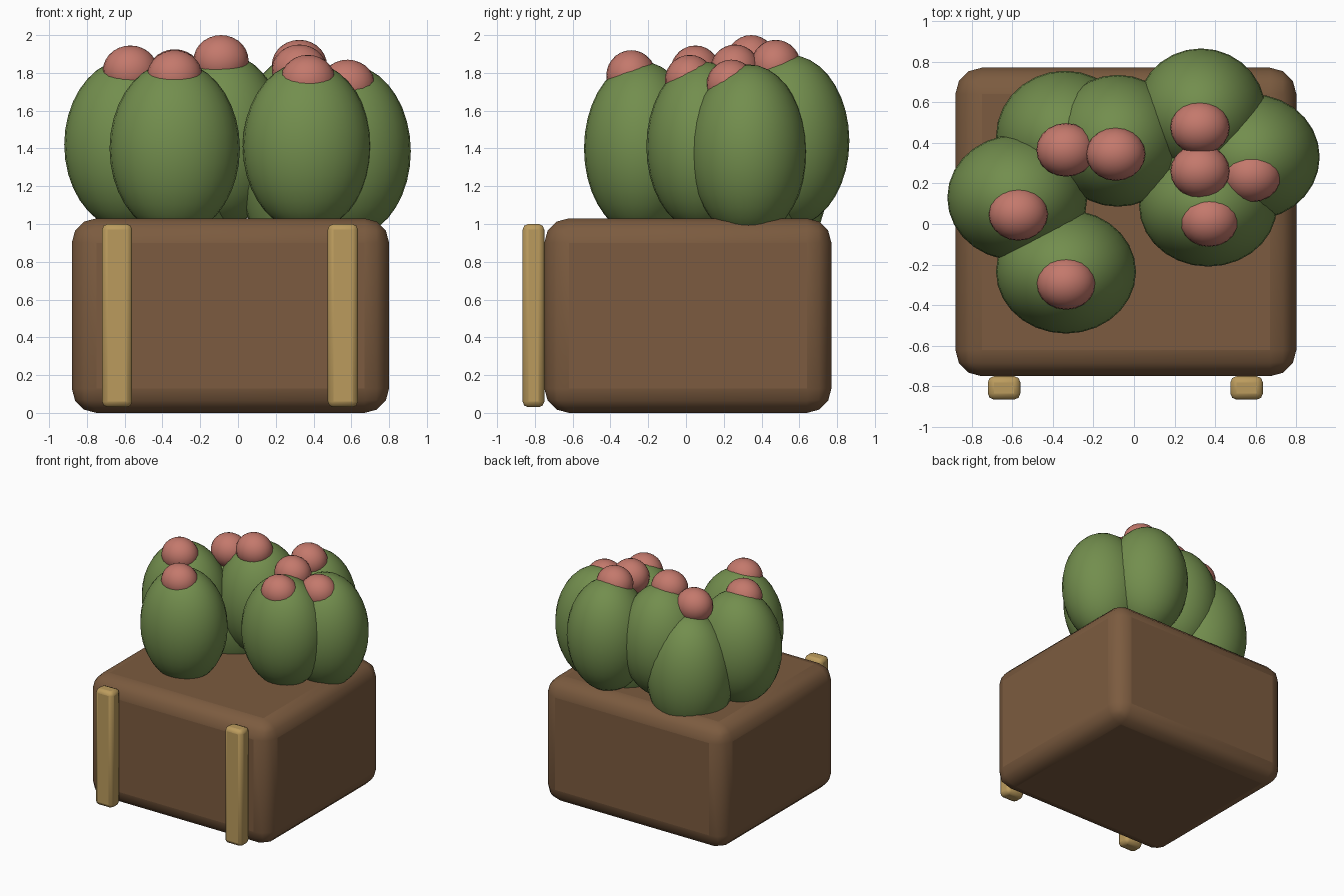
import bpy

if "Cube" in bpy.data.objects:
    bpy.data.objects.remove(bpy.data.objects["Cube"])


def material(name, rgb):
    m = bpy.data.materials.new(name)
    m.diffuse_color = (*rgb, 1)
    m.use_nodes = True
    m.node_tree.nodes["Principled BSDF"].inputs["Base Color"].default_value = m.diffuse_color
    return m


BROWN = material("planter_brown", (0.20, 0.105, 0.05))
GOLD = material("strap_gold", (0.50, 0.33, 0.11))
GREEN = material("cactus_green", (0.17, 0.27, 0.075))
PINK = material("flower_pink", (0.55, 0.19, 0.15))


def finish(name, mat):
    ob = bpy.context.object
    ob.name = name
    ob.data.materials.append(mat)
    bpy.ops.object.transform_apply(location=False, rotation=False, scale=True)
    return ob


def rounded_box(name, lo, hi, bevel, segments, mat):
    centre = [(a + b) / 2 for a, b in zip(lo, hi)]
    bpy.ops.mesh.primitive_cube_add(size=1, location=centre)
    ob = bpy.context.object
    ob.scale = [b - a for a, b in zip(lo, hi)]
    finish(name, mat)
    mod = ob.modifiers.new("rounding", "BEVEL")
    mod.width, mod.segments = bevel, segments
    bpy.ops.object.shade_smooth_by_angle()


def ellipsoid(name, centre, radii, segments, rings, mat):
    bpy.ops.mesh.primitive_uv_sphere_add(
        segments=segments, ring_count=rings, radius=1, location=centre)
    bpy.context.object.scale = radii
    finish(name, mat)
    bpy.ops.object.shade_smooth()


# planter block with two front straps
rounded_box("planter", (-0.88, -0.75, 0), (0.80, 0.77, 1.03), 0.13, 3, BROWN)
for side, x in (("left", -0.64), ("right", 0.555)):
    rounded_box(f"{side}_strap", (x - 0.08, -0.865, 0.03),
                (x + 0.08, -0.75, 1.0), 0.03, 2, GOLD)

# cactus lobes: centre, radii, flower centre
lobes = [
    ((-0.575, 0.13, 1.42), (0.345, 0.31, 0.455), (-0.57, 0.05, 1.81)),
    ((-0.335, -0.235, 1.40), (0.345, 0.305, 0.46), (-0.335, -0.29, 1.785)),
    ((-0.34, 0.43, 1.25), (0.34, 0.325, 0.49), (-0.335, 0.365, 1.79)),
    ((-0.08, 0.41, 1.45), (0.33, 0.325, 0.455), (-0.09, 0.345, 1.865)),
    ((0.33, 0.55, 1.44), (0.32, 0.315, 0.455), (0.325, 0.475, 1.84)),
    ((0.58, 0.33, 1.385), (0.335, 0.31, 0.46), (0.58, 0.24, 1.735)),
    ((0.365, 0.09, 1.41), (0.34, 0.30, 0.45), (0.37, 0.02, 1.76)),
    ((0.33, 0.32, 1.25), (0.31, 0.31, 0.49), (0.325, 0.26, 1.815)),
]
for i, (centre, radii, flower) in enumerate(lobes, 1):
    ellipsoid(f"cactus_lobe_{i}", centre, radii, 28, 18, GREEN)
    ellipsoid(f"flower_{i}", flower, (0.146, 0.132, 0.135), 20, 14, PINK)
